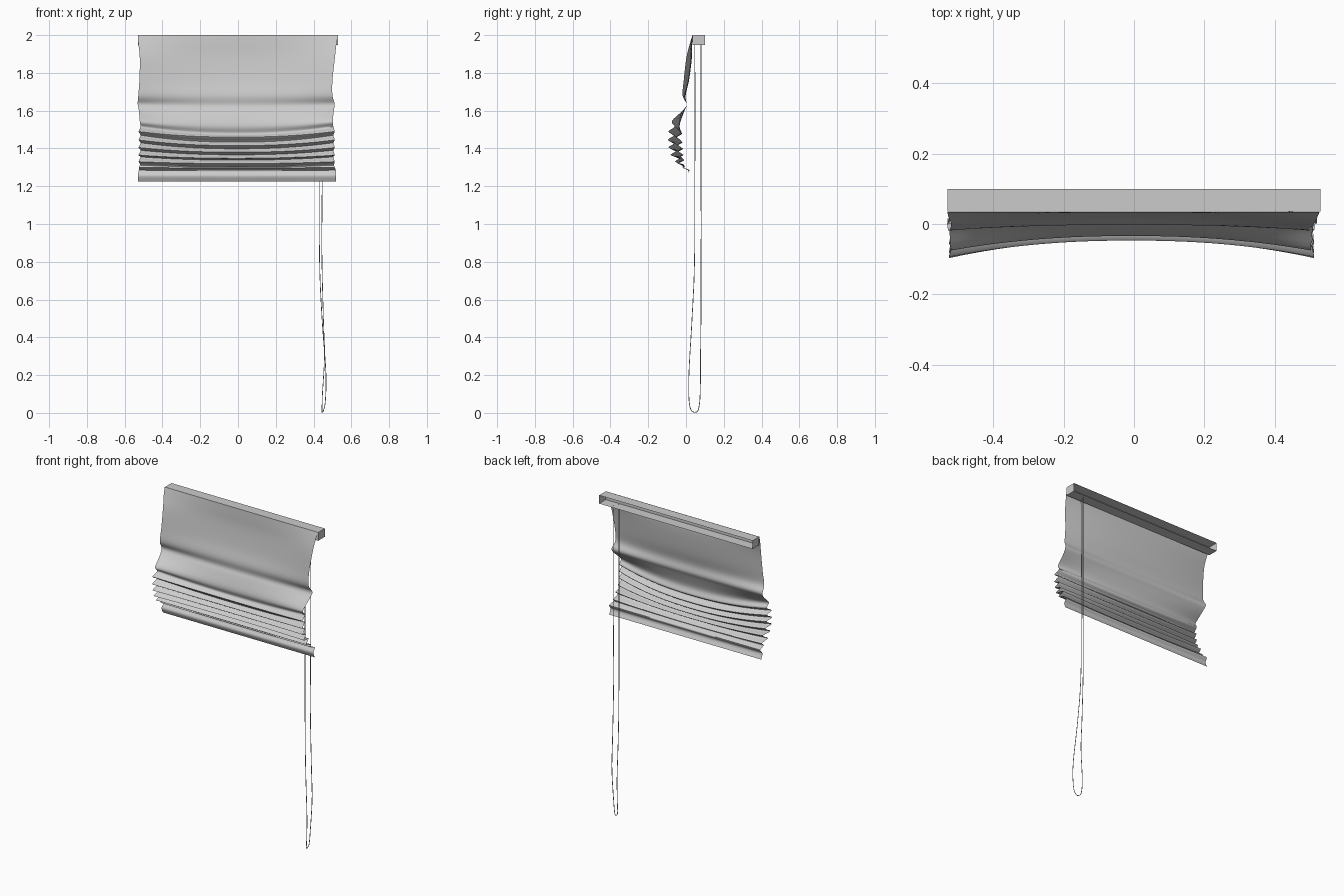
import bpy, bmesh
from mathutils import Vector

if "Cube" in bpy.data.objects:
    bpy.data.objects.remove(bpy.data.objects["Cube"])


def add_object(name, verts, faces, smooth=None):
    me = bpy.data.meshes.new(name)
    me.from_pydata(verts, [], faces)
    ob = bpy.data.objects.new(name, me)
    bpy.context.collection.objects.link(ob)
    bm = bmesh.new()
    bm.from_mesh(me)
    bmesh.ops.recalc_face_normals(bm, faces=bm.faces)
    bm.to_mesh(me)
    bm.free()
    if smooth:
        bpy.ops.object.select_all(action='DESELECT')
        bpy.context.view_layer.objects.active = ob
        ob.select_set(True)
        bpy.ops.object.shade_smooth_by_angle(angle=smooth)
    return ob


def smooth_path(points, steps):
    """Catmull-Rom interpolation through tuples of any length."""
    p = [Vector(q) for q in points]
    p = [2 * p[0] - p[1]] + p + [2 * p[-1] - p[-2]]
    out = []
    for i in range(1, len(p) - 2):
        a, b, c, d = p[i - 1:i + 3]
        for s in range(steps):
            t = s / steps
            out.append(0.5 * (2 * b + (c - a) * t + (2 * a - 5 * b + 4 * c - d) * t * t
                              + (3 * b - a - 3 * c + d) * t ** 3))
    out.append(p[-2])
    return out


# Head rail: channel with end caps, open towards the wall
bpy.ops.mesh.primitive_cube_add(size=1, location=(0, 0.0675, 1.974))
rail = bpy.context.object
rail.name = "head_rail"
rail.scale = (1.06, 0.065, 0.052)
bpy.ops.object.transform_apply(location=True, rotation=False, scale=True)
bm = bmesh.new()
bm.from_mesh(rail.data)
bm.normal_update()
bmesh.ops.delete(bm, geom=[f for f in bm.faces if f.normal.y > 0.9], context='FACES_ONLY')
bm.to_mesh(rail.data)
bm.free()

# Fabric profile rows: edge y, edge z, centre y, centre z, left x, right x
rows = [
    (.034, 2.0, .034, 2.0, -.53, .527),
    (.022, 1.96, .033, 1.96, -.528, .522),
    (.002, 1.88, .031, 1.88, -.52, .513),
    (-.012, 1.76, .016, 1.76, -.522, .50),
    (-.018, 1.68, -.002, 1.68, -.528, .50),
    (.003, 1.635, .004, 1.63, -.531, .512),
    (-.018, 1.60, -.010, 1.595, -.525, .507),
    (-.075, 1.545, -.034, 1.52, -.52, .502),
]
# Gathered folds: ridge and valley pairs that sag in the middle
ridge_y = [-.094, -.097, -.093, -.082, -.058]
edge_z = [1.49, 1.445, 1.405, 1.365, 1.33]
mid_z = [1.46, 1.415, 1.38, 1.348, 1.32]
for i in range(5):
    valley = ridge_y[i] + .034
    rows.append((valley, edge_z[i] + .025, -.022 + .003 * i, mid_z[i] + .018, -.516, .505))
    rows.append((ridge_y[i], edge_z[i], -.047 + .002 * i, mid_z[i], -.526, .512))
# Hem
rows += [
    (-.012, 1.315, -.006, 1.303, -.518, .508),
    (-.018, 1.30, -.014, 1.296, -.525, .512),
    (.018, 1.285, .014, 1.282, -.525, .518),
    (.002, 1.258, .002, 1.256, -.53, .52),
    (.015, 1.225, .015, 1.225, -.53, .52),
]
N = 32
verts, faces = [], []
path = smooth_path(rows, 4)
for ye, ze, yc, zc, xl, xr in path:
    for j in range(N + 1):
        u = 2 * j / N - 1
        w = abs(u) ** 2.2
        verts.append((xl + (xr - xl) * j / N, yc + (ye - yc) * w, zc + (ze - zc) * w))
for i in range(len(path) - 1):
    for j in range(N):
        a = i * (N + 1) + j
        faces.append((a, a + 1, a + N + 2, a + N + 1))
add_object("blind_fabric", verts, faces, smooth=1.0)

# Pull cord: one long hanging loop
cord_points = [
    (.43, .047, 1.95), (.43, .047, 1.3), (.432, .045, .8), (.445, .032, .5),
    (.465, .016, .22), (.463, .016, .07), (.453, .028, .014), (.445, .05, .004),
    (.445, .066, .02), (.447, .075, .1), (.458, .077, .3), (.452, .079, .5),
    (.444, .08, .85), (.446, .08, 1.3), (.446, .08, 1.95),
]
curve = bpy.data.curves.new("pull_cord", 'CURVE')
curve.dimensions = '3D'
curve.bevel_depth = .002
curve.bevel_resolution = 1
pts = smooth_path(cord_points, 6)
spline = curve.splines.new('POLY')
spline.points.add(len(pts) - 1)
for sp, p in zip(spline.points, pts):
    sp.co = (*p, 1)
bpy.context.collection.objects.link(bpy.data.objects.new("pull_cord", curve))
